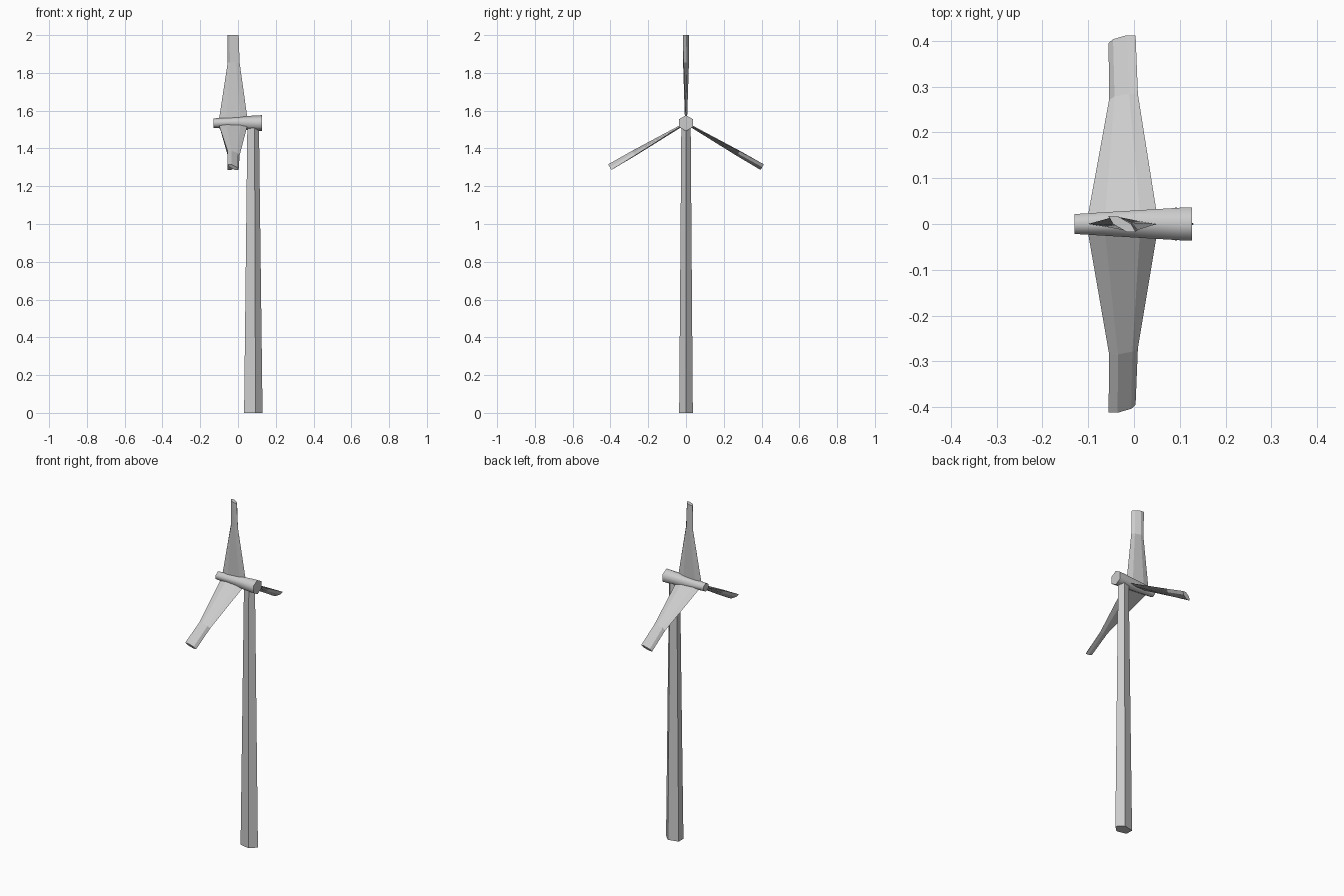
import bpy, bmesh, math
from mathutils import Matrix, Vector

if "Cube" in bpy.data.objects:
    bpy.data.objects.remove(bpy.data.objects["Cube"])

AXIS = Vector((0, 0, 1.534))  # rotor axis height


def loft(name, rings, transform=Matrix()):
    """Skin a list of point rings and cap both ends."""
    bm = bmesh.new()
    loops = [[bm.verts.new(transform @ Vector(p)) for p in r] for r in rings]
    for a, b in zip(loops, loops[1:]):
        n = len(a)
        for i in range(n):
            bm.faces.new((a[i], a[(i + 1) % n], b[(i + 1) % n], b[i]))
    bm.faces.new(loops[0][::-1])
    bm.faces.new(loops[-1])
    bmesh.ops.recalc_face_normals(bm, faces=bm.faces)
    mesh = bpy.data.meshes.new(name)
    bm.to_mesh(mesh)
    bm.free()
    ob = bpy.data.objects.new(name, mesh)
    bpy.context.collection.objects.link(ob)
    return ob


def circle(n, rx, ry):
    return [(rx * math.cos(math.tau * i / n), ry * math.sin(math.tau * i / n)) for i in range(n)]


# Five-sided tapered tower
loft("tower", [[(cx + x, y, z) for x, y in circle(5, rx, ry)]
               for z, cx, rx, ry in ((0, 0.076, 0.054, 0.038), (1.52, 0.077, 0.034, 0.026))])

# Six-sided tapered nacelle, smooth around its length
nacelle = loft("nacelle", [[(x, b, AXIS.z + a) for a, b in circle(6, r, r)]
                           for x, r in ((-0.13, 0.025), (0.10, 0.041), (0.127, 0.042))])
bpy.context.view_layer.objects.active = nacelle
nacelle.select_set(True)
bpy.ops.object.shade_smooth_by_angle(angle=math.radians(65))

# Blade sections: radius, chord centre, half chord, half thickness, twist
sections = ((0.025, -0.025, 0.075, 0.006, 0),
            (0.32, -0.023, 0.034, 0.010, -22),
            (0.466, -0.026, 0.034, 0.010, -30))
rings = []
for r, cx, h, t, twist in sections:
    rot = Matrix.Rotation(math.radians(twist), 3, 'Z')
    rings.append([rot @ Vector((x, y, 0)) + Vector((cx, 0, r))
                  for x, y in circle(6, h, t * 1.15)])

# Three blades around the rotor axis
for i in range(3):
    loft(f"blade_{i + 1}", rings,
         Matrix.Translation(AXIS) @ Matrix.Rotation(math.tau * i / 3, 4, 'X'))
